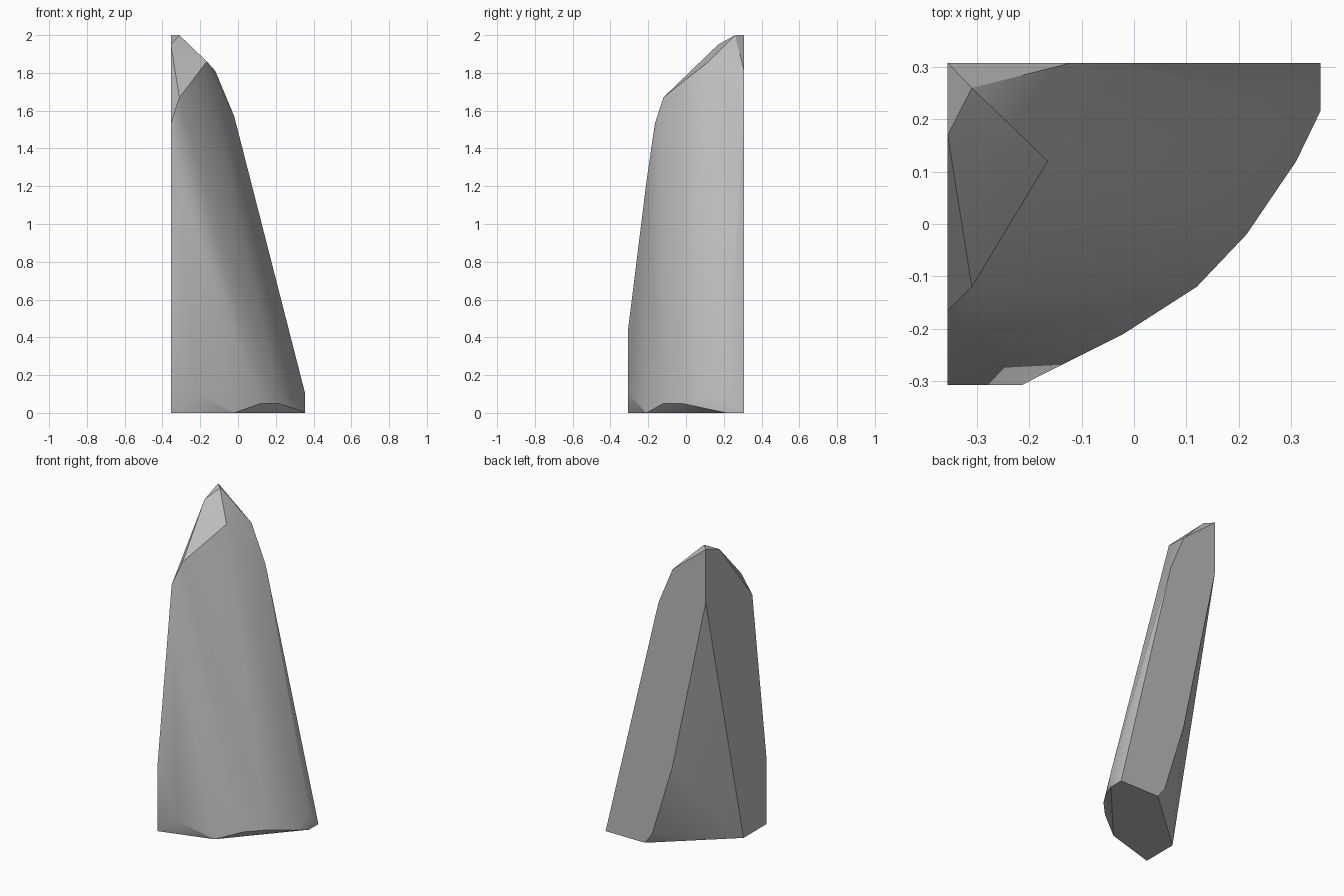
import bpy
import bmesh
import math

default_cube = bpy.data.objects.get("Cube")
if default_cube:
    bpy.data.objects.remove(default_cube, do_unlink=True)

LEFT, RIGHT = -0.356, 0.356
FRONT, BACK = -0.308, 0.308

# Flat underside outline of the shard
base = [
    (RIGHT, BACK, 0), (RIGHT, 0.215, 0), (-0.02, -0.21, 0),
    (LEFT, FRONT, 0), (LEFT, -0.076, 0), (0.076, BACK, 0),
]

# Rounded lower rim along the curved front side
rim = [
    (RIGHT, 0.215, 0.1), (0.31, 0.12, 0.02), (0.215, -0.02, 0.05),
    (0.12, -0.12, 0.05), (-0.215, FRONT, 0.1),
]

# Flat back wall, including the chipped rear corner
back_wall = [
    (-0.02, BACK, 1.57), (-0.12, BACK, 1.81),
    (LEFT, BACK, 1.66), (-0.119, BACK, 0.54), (0.025, BACK, 0.07),
]

# Flat side wall and the narrow crease beside it
side_wall = [
    (LEFT, FRONT, 0.43), (-0.31, -0.21, 1.22),
    (LEFT, -0.165, 1.53), (LEFT, 0.17, 1.95),
]

# Broken tip facets
tip = [
    (LEFT, BACK, 2), (-0.31, 0.26, 2),
    (-0.165, 0.12, 1.86), (-0.31, -0.12, 1.67),
]


def make_material(name, colour):
    material = bpy.data.materials.new(name)
    material.use_nodes = True
    material.diffuse_color = colour
    shader = next(n for n in material.node_tree.nodes if n.type == "BSDF_PRINCIPLED")
    shader.inputs["Base Color"].default_value = colour
    return material


def make_shard(name, points, material):
    """Wrap a faceted stone skin around the corner points."""
    bm = bmesh.new()
    for point in points:
        bm.verts.new(point)
    hull = bmesh.ops.convex_hull(bm, input=bm.verts)
    loose = {v for v in hull["geom_interior"] + hull["geom_unused"]
             if isinstance(v, bmesh.types.BMVert)}
    bmesh.ops.delete(bm, geom=list(loose), context="VERTS")
    # Merge coplanar triangles into clean facets
    bmesh.ops.dissolve_limit(bm, angle_limit=math.radians(1),
                             verts=bm.verts, edges=bm.edges)
    bmesh.ops.recalc_face_normals(bm, faces=bm.faces)
    mesh = bpy.data.meshes.new(name)
    bm.to_mesh(mesh)
    bm.free()
    mesh.materials.append(material)
    shard = bpy.data.objects.new(name, mesh)
    bpy.context.collection.objects.link(shard)
    return shard


stone = make_material("grey_stone", (0.5, 0.5, 0.5, 1))
shard = make_shard("rock_shard", base + rim + back_wall + side_wall + tip, stone)

# Soft curved front, crisp broken edges
bpy.ops.object.select_all(action="DESELECT")
shard.select_set(True)
bpy.context.view_layer.objects.active = shard
bpy.ops.object.shade_smooth_by_angle(angle=math.radians(30))
